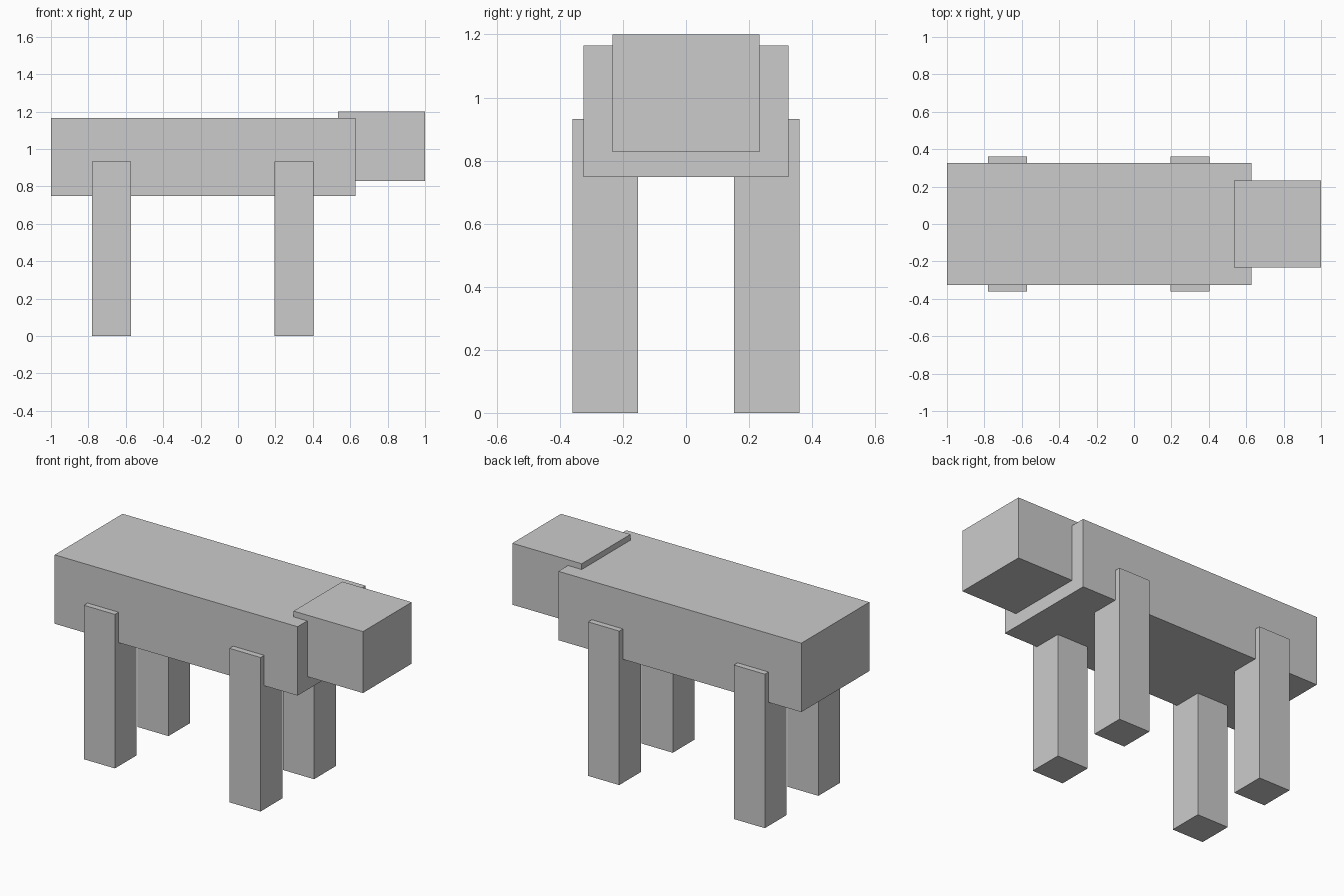
import bpy
from mathutils import Matrix, Vector
import bmesh

cube = bpy.data.objects.get("Cube")
if cube:
    bpy.data.objects.remove(cube, do_unlink=True)

# Single flat grey
grey = bpy.data.materials.new("plain grey")
grey.use_nodes = True
colour = (0.6, 0.6, 0.6, 1.0)
grey.diffuse_color = colour
grey.node_tree.nodes["Principled BSDF"].inputs["Base Color"].default_value = colour


def box(name, low, high):
    """Axis-aligned box between two corners, with its origin at the centre."""
    low, high = Vector(low), Vector(high)
    mesh = bpy.data.meshes.new(name)
    bm = bmesh.new()
    bmesh.ops.create_cube(bm, size=1, matrix=Matrix.Diagonal((*(high - low), 1)))
    bm.to_mesh(mesh)
    bm.free()
    mesh.materials.append(grey)
    obj = bpy.data.objects.new(name, mesh)
    obj.location = (low + high) / 2
    bpy.context.collection.objects.link(obj)
    return obj


# Body and head
box("body", (-1.0, -0.325, 0.748), (0.627, 0.325, 1.165))
box("head", (0.535, -0.233, 0.828), (1.0, 0.233, 1.2))

# Four legs, standing slightly proud of the body sides
LEG = 0.208
for end, x in (("rear", -0.676), ("fore", 0.299)):
    for side, y in (("near", -0.256), ("far", 0.256)):
        box(f"{end}_leg_{side}", (x - LEG / 2, y - LEG / 2, 0.0),
            (x + LEG / 2, y + LEG / 2, 0.932))
